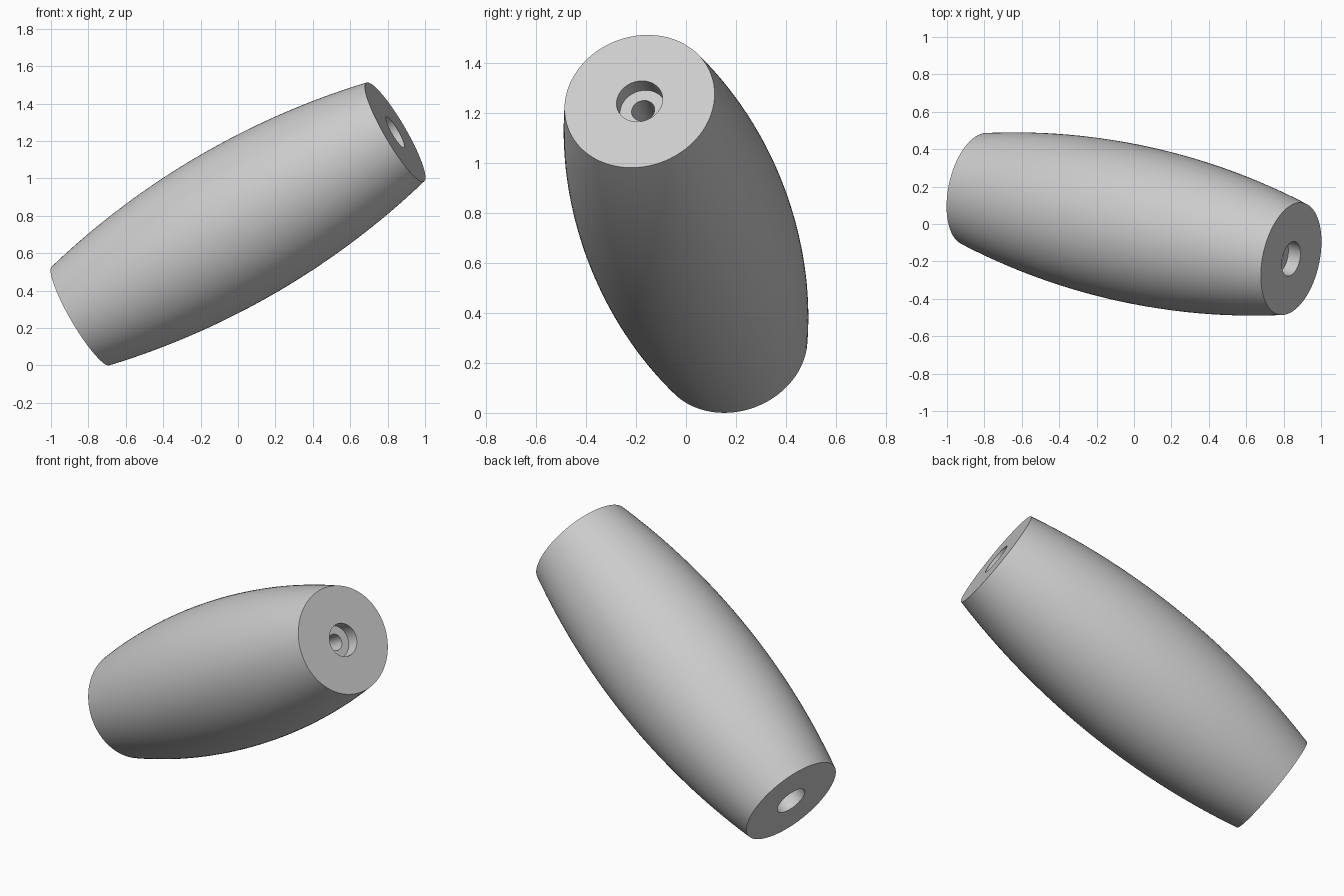
import bpy, bmesh, math
from mathutils import Vector

cube = bpy.data.objects.get("Cube")
if cube:
    bpy.data.objects.remove(cube, do_unlink=True)

# Barrel measurements
CENTRE = Vector((0, 0, 0.757))
AXIS = Vector((0.84, -0.186, 0.491))      # centre to the middle of the upper end
HALF = AXIS.length
R_MID, R_END = 0.42, 0.306
R_BORE, R_HOLE, BORE_DEPTH = 0.094, 0.047, 0.076
STEPS, SEGMENTS = 32, 96

grey = bpy.data.materials.new("light grey")
grey.use_nodes = True
grey.diffuse_color = (0.6, 0.6, 0.6, 1)
grey.node_tree.nodes["Principled BSDF"].inputs["Base Color"].default_value = grey.diffuse_color

# Bulged outer wall is a circular arc
sag = R_MID - R_END
arc_radius = (HALF ** 2 + sag ** 2) / (2 * sag)
profile = []
for i in range(STEPS + 1):
    z = HALF * (2 * i / STEPS - 1)
    profile.append((R_MID - arc_radius + math.sqrt(arc_radius ** 2 - z * z), z))

# Counterbore at each end and the through hole
floor = HALF - BORE_DEPTH
profile += [(R_BORE, HALF), (R_BORE, floor), (R_HOLE, floor),
            (R_HOLE, -floor), (R_BORE, -floor), (R_BORE, -HALF)]

# Spin the closed profile around the barrel axis
bm = bmesh.new()
verts = [bm.verts.new((r, 0, z)) for r, z in profile]
edges = [bm.edges.new((v, verts[i - 1])) for i, v in enumerate(verts)]
bmesh.ops.spin(bm, geom=verts + edges, cent=(0, 0, 0), axis=(0, 0, 1),
               angle=math.tau, steps=SEGMENTS)
bmesh.ops.remove_doubles(bm, verts=bm.verts, dist=0.0001)
bmesh.ops.recalc_face_normals(bm, faces=bm.faces)
mesh = bpy.data.meshes.new("barrel_handle")
bm.to_mesh(mesh)
bm.free()
mesh.materials.append(grey)

# Tilt the barrel into place
handle = bpy.data.objects.new("barrel_handle", mesh)
bpy.context.collection.objects.link(handle)
handle.location = CENTRE
handle.rotation_euler = AXIS.to_track_quat('Z', 'Y').to_euler()

bpy.ops.object.select_all(action='DESELECT')
handle.select_set(True)
bpy.context.view_layer.objects.active = handle
bpy.ops.object.shade_smooth_by_angle(angle=math.radians(30))
